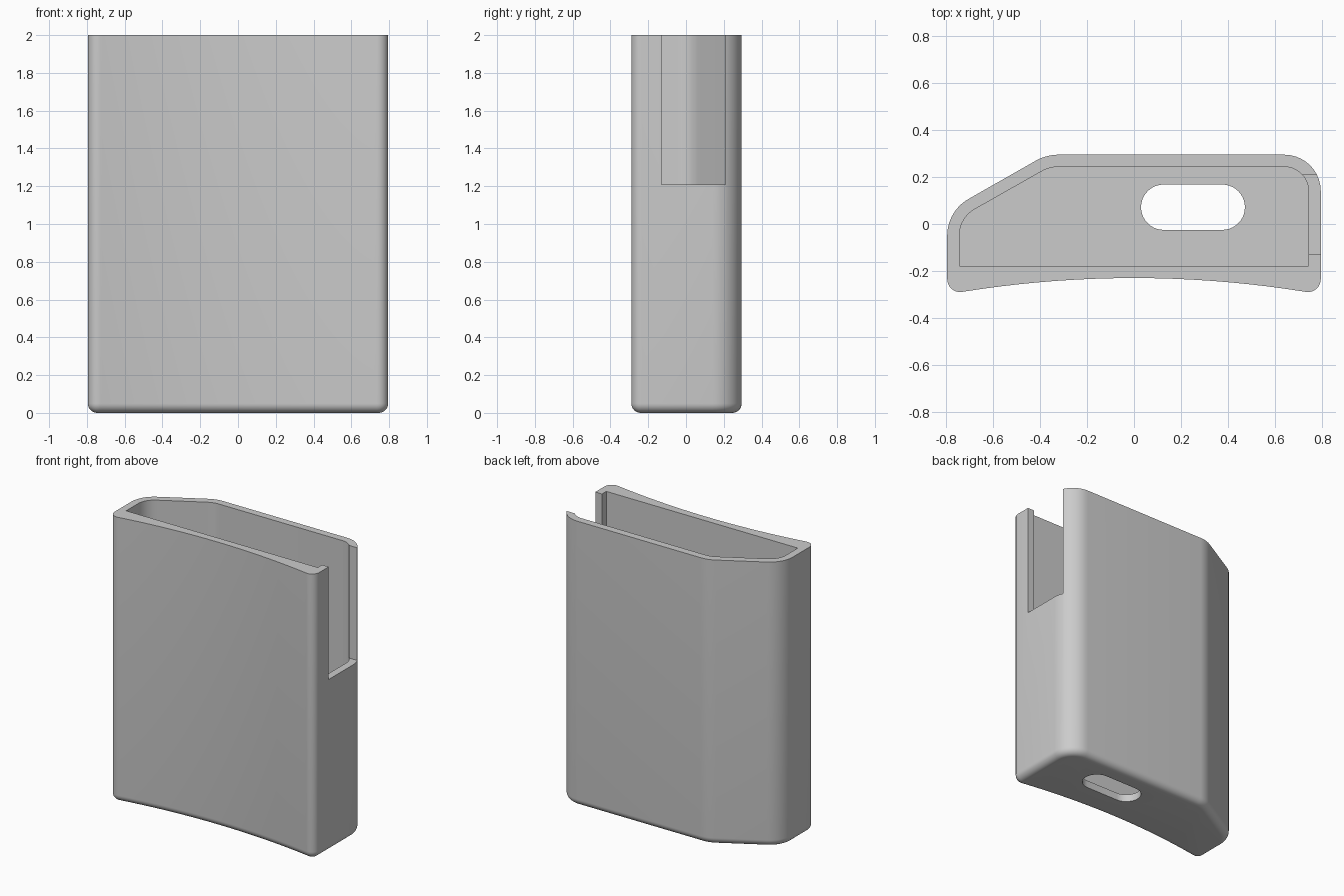
import bpy, bmesh
from math import sin, cos, pi, radians
from mathutils import Vector

cube = bpy.data.objects.get("Cube")
if cube:
    bpy.data.objects.remove(cube, do_unlink=True)

HALF_X, BACK_Y, WALL, HEIGHT = 0.795, 0.295, 0.052, 2.0

grey = bpy.data.materials.new("plain grey")
grey.use_nodes = True
colour = (0.6, 0.6, 0.6, 1)
grey.diffuse_color = colour
grey.node_tree.nodes["Principled BSDF"].inputs["Base Color"].default_value = colour


def rounded(corners, steps=10):
    """Counter-clockwise outline from (x, y, radius) corners."""
    out = []
    for i, (x, y, r) in enumerate(corners):
        p = Vector((x, y))
        if r == 0:
            out.append(p)
            continue
        a = (Vector(corners[i - 1][:2]) - p).normalized()
        b = (Vector(corners[(i + 1) % len(corners)][:2]) - p).normalized()
        half = a.angle(b) / 2
        centre = p + (a + b).normalized() * r / sin(half)
        start = p + a * r * cos(half) / sin(half) - centre
        turn = pi - 2 * half
        for k in range(steps + 1):
            t = turn * k / steps
            out.append(centre + Vector((start.x * cos(t) - start.y * sin(t),
                                        start.x * sin(t) + start.y * cos(t))))
    return out


def inset(points, d):
    """Move an outline inward by d."""
    out = []
    for i, p in enumerate(points):
        a = (p - points[i - 1]).normalized()
        b = (points[(i + 1) % len(points)] - p).normalized()
        na, nb = Vector((-a.y, a.x)), Vector((-b.y, b.x))
        n = (na + nb).normalized()
        out.append(p + n * d / max(n.dot(na), 0.5))
    return out


def loft(name, rings):
    """Closed solid through a stack of (outline, z) rings."""
    bm = bmesh.new()
    loops = [[bm.verts.new((p.x, p.y, z)) for p in pts] for pts, z in rings]
    for lo, hi in zip(loops, loops[1:]):
        for i in range(len(lo)):
            bm.faces.new((lo[i - 1], lo[i], hi[i], hi[i - 1]))
    bm.faces.new(loops[0][::-1])
    bm.faces.new(loops[-1])
    bmesh.ops.recalc_face_normals(bm, faces=bm.faces)
    mesh = bpy.data.meshes.new(name)
    bm.to_mesh(mesh)
    bm.free()
    mesh.materials.append(grey)
    obj = bpy.data.objects.new(name, mesh)
    bpy.context.collection.objects.link(obj)
    return obj


# Outer shell: concave front, slanted back corner, rounded bottom edge
def front_y(x):
    return -0.23 - 0.11 * x * x


front = [(x, front_y(x), 0) for x in [-0.72 + 0.08 * i for i in range(19)]]
outer = rounded([(-HALF_X, front_y(HALF_X), 0.055)] + front + [
    (HALF_X, front_y(HALF_X), 0.055),
    (HALF_X, BACK_Y, 0.155),
    (-0.373, BACK_Y, 0.2),
    (-HALF_X, 0.055, 0.18)])
R = 0.05
rings = [(inset(outer, R * (1 - sin(t))), R * (1 - cos(t)))
         for t in [radians(11.25 * k) for k in range(9)]]
holder = loft("holder_shell", rings + [(outer, HEIGHT)])

# Inner pocket
inner = rounded([
    (-HALF_X + WALL, -0.178, 0), (HALF_X - WALL, -0.178, 0),
    (HALF_X - WALL, BACK_Y - WALL, 0.103),
    (-0.36, BACK_Y - WALL, 0.148),
    (-HALF_X + WALL, 0.026, 0.128)])
pocket = loft("pocket_cutter", [(inner, WALL), (inner, HEIGHT + 0.1)])

# Rounded slot through the floor
slot = rounded([(0.03, -0.025, 0.0964), (0.472, -0.025, 0.0964),
                (0.472, 0.168, 0.0964), (0.03, 0.168, 0.0964)])
floor_slot = loft("floor_slot_cutter", [(slot, -0.1), (slot, 0.2)])

# Side opening at the top of the left wall
gap = rounded([(0.6, -0.13, 0), (0.9, -0.13, 0), (0.9, 0.208, 0), (0.6, 0.208, 0)])
side_gap = loft("side_opening_cutter", [(gap, 1.21), (gap, HEIGHT + 0.2)])

bpy.context.view_layer.objects.active = holder
for cutter in (pocket, floor_slot, side_gap):
    mod = holder.modifiers.new(cutter.name, "BOOLEAN")
    mod.operation, mod.solver, mod.object = "DIFFERENCE", "EXACT", cutter
    bpy.ops.object.modifier_apply(modifier=mod.name)
    bpy.data.objects.remove(cutter, do_unlink=True)

bpy.ops.object.select_all(action="DESELECT")
holder.select_set(True)
bpy.ops.object.shade_smooth_by_angle(angle=radians(30))
